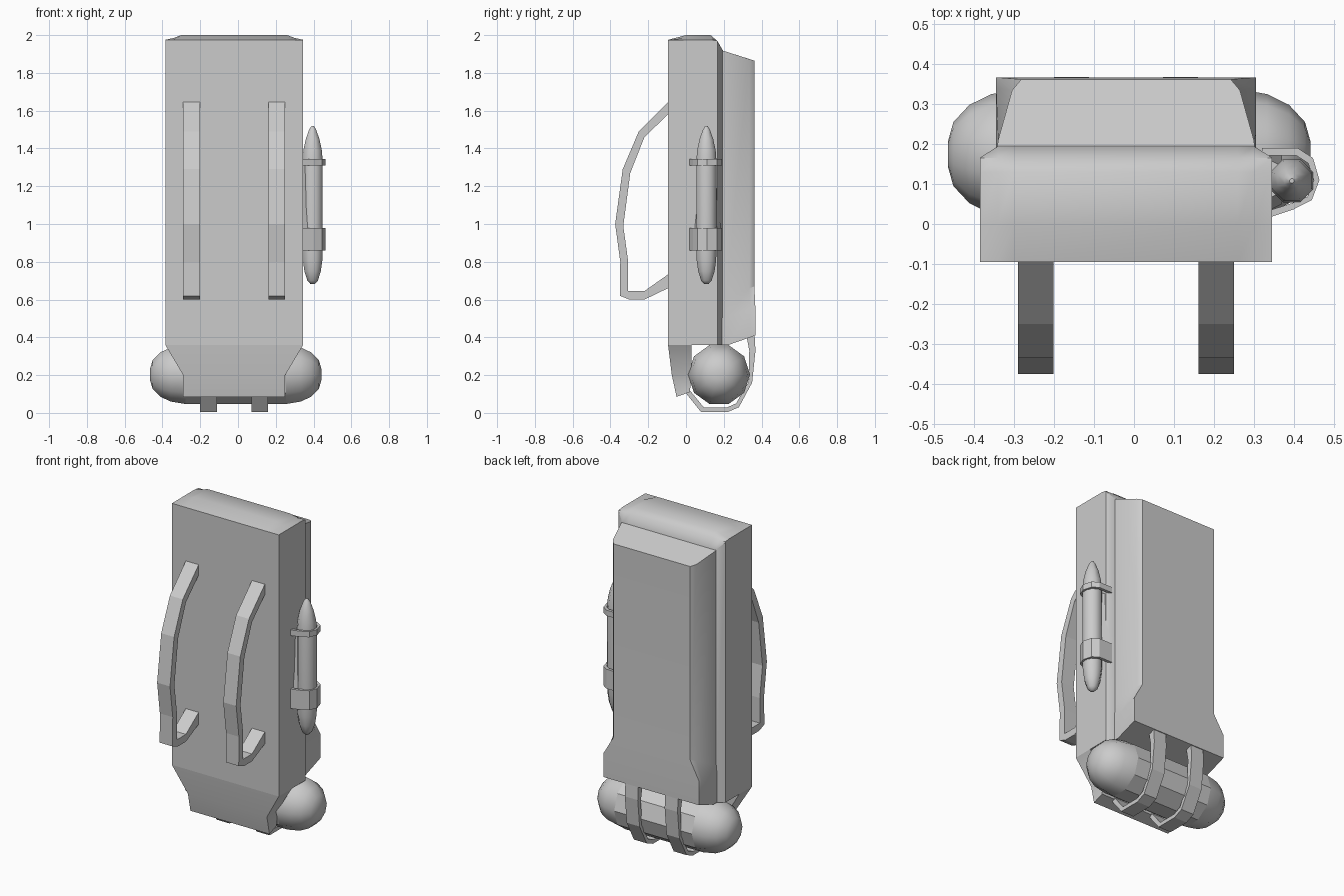
import bpy, bmesh
from math import cos, sin, pi, radians

if "Cube" in bpy.data.objects:
    bpy.data.objects.remove(bpy.data.objects["Cube"])

CX = -0.02  # the pack's own centre line


def finish(name, bm, angle=35):
    bmesh.ops.remove_doubles(bm, verts=bm.verts, dist=1e-5)
    bmesh.ops.recalc_face_normals(bm, faces=bm.faces)
    me = bpy.data.meshes.new(name)
    bm.to_mesh(me)
    bm.free()
    ob = bpy.data.objects.new(name, me)
    bpy.context.collection.objects.link(ob)
    if angle:
        me.shade_smooth()
        me.set_sharp_from_angle(angle=radians(angle))
    return ob


def loft(name, rings, angle=35):
    """Skin a list of closed rings of 3D points and cap both ends."""
    bm = bmesh.new()
    vs = [[bm.verts.new(p) for p in r] for r in rings]
    n = len(rings[0])
    for a, b in zip(vs, vs[1:]):
        for i in range(n):
            j = (i + 1) % n
            bm.faces.new((a[i], a[j], b[j], b[i]))
    bm.faces.new(vs[0])
    bm.faces.new(vs[-1])
    return finish(name, bm, angle)


def band(name, outer, inner, place, w0, w1):
    """Flat strap: outer and inner path, swept between w0 and w1."""
    rings = []
    for o, i in zip(outer, inner):
        rings.append([place(o, w0), place(o, w1), place(i, w1), place(i, w0)])
    return loft(name, rings, 0)


def yz(p, x):
    return (x, p[0], p[1])


def xy(p, z):
    return (p[0], p[1], z)


# main body, lofted across its width with a slightly domed top
def body_ring(x, top, back, back_z):
    pts = [(-.095, .36), (-.095, 1.975), (0, top), (.13, top),
           (.165, min(top, 1.97)), (back, back_z), (back, .36)]
    return [(CX + x, y, z) for y, z in pts]


half = [(.365, 1.975, .166, 1.965), (.32, 1.985, .195, 1.92), (.28, 2.0, .195, 1.92)]
loft("main_body", [body_ring(-h, *r) for h, *r in half] +
     [body_ring(h, *r) for h, *r in reversed(half)])

# tapered flap under the front
flap = [(.365, -.095, .36, .03, .36), (.27, -.075, .2, .03, .2), (.27, -.05, .085, .02, .11)]
loft("lower_flap", [[(CX - h, y0, z0), (CX + h, y0, z0), (CX + h, y1, z1), (CX - h, y1, z1)]
                    for h, y0, z0, y1, z1 in flap])


# rear pouch with flared foot and sloping lid
def pouch_ring(pts):
    right = [(CX + x, y, z) for x, y, z in pts]
    return right + [(2 * CX - x, y, z) for x, y, z in reversed(right)]


loft("rear_pouch", [pouch_ring(p) for p in (
    [(.325, .17, .36), (.325, .225, .36), (.325, .34, .40), (.325, .367, .41)],
    [(.325, .17, .49), (.325, .225, .51), (.325, .34, .55), (.325, .367, .56)],
    [(.325, .17, .58), (.32, .21, .60), (.285, .335, .66), (.262, .362, .67)],
    [(.325, .17, 1.925), (.32, .21, 1.913), (.285, .335, 1.873), (.262, .362, 1.865)])])

# shoulder straps
s_out = [(-.085, 1.655), (-.25, 1.49), (-.335, 1.29), (-.375, 1.0), (-.348, .8),
         (-.35, .62), (-.30, .6), (-.22, .6), (-.085, .665)]
s_in = [(-.085, 1.59), (-.22, 1.46), (-.295, 1.27), (-.332, .99), (-.306, .8),
        (-.306, .645), (-.29, .645), (-.22, .645), (-.085, .74)]
# bedroll straps
r_out = [(.36, .46), (.368, .33), (.35, .16), (.28, .03), (.22, .004), (.08, .004), (-.005, .11)]
r_in = [(.31, .46), (.335, .33), (.332, .165), (.265, .05), (.215, .028), (.095, .028), (.02, .12)]
for side, sgn in (("left", -1), ("right", 1)):
    band("shoulder_strap_" + side, s_out, s_in, yz, CX + sgn * .182, CX + sgn * .27)
    band("bedroll_strap_" + side, r_out, r_in, yz, CX + sgn * .092, CX + sgn * .18)

# bedroll with rounded ends
ends = [(.454, .03), (.44, .08), (.40, .123), (.345, .15), (.265, .164)]
prof = [(-x, r) for x, r in ends] + ends[::-1]
roll = loft("bedroll", [[(-.012 + x, .175 + r * sin(2 * pi * (k + .5) / 10),
                          .203 + r * cos(2 * pi * (k + .5) / 10)) for k in range(10)]
                        for x, r in prof], 60)
for f in roll.data.polygons:
    if abs(f.normal.x) < .01:
        f.use_smooth = False

# bottle on the right side
BX, BY = .395, .108
bottle = [(.682, .012), (.70, .03), (.75, .047), (.81, .056), (.88, .058), (1.33, .058),
          (1.39, .053), (1.45, .039), (1.50, .02), (1.52, .006)]
loft("bottle", [[(BX + r * cos(pi * (k + .5) / 4), BY + r * sin(pi * (k + .5) / 4), z)
                 for k in range(8)] for z, r in bottle], 50)

# backing piece behind the bottle
loft("bottle_backing", [[(.33, y0, z), (.37, y0 + .02, z), (.37, y1 - .02, z), (.33, y1, z)]
                        for z, y0, y1 in ((.9, .03, .19), (1.08, .05, .175), (1.31, .06, .165))])

# loops holding the bottle
loop_out = [(.32, .19), (.41, .19), (.448, .165), (.464, .11), (.445, .06), (.40, .037), (.32, .01)]
loop_in = [(.32, .172), (.405, .172), (.436, .152), (.45, .11), (.434, .068), (.395, .052), (.32, .028)]
band("bottle_loop_upper", loop_out, loop_in, xy, 1.31, 1.345)
band("bottle_loop_lower", loop_out, loop_in, xy, .86, .98)
